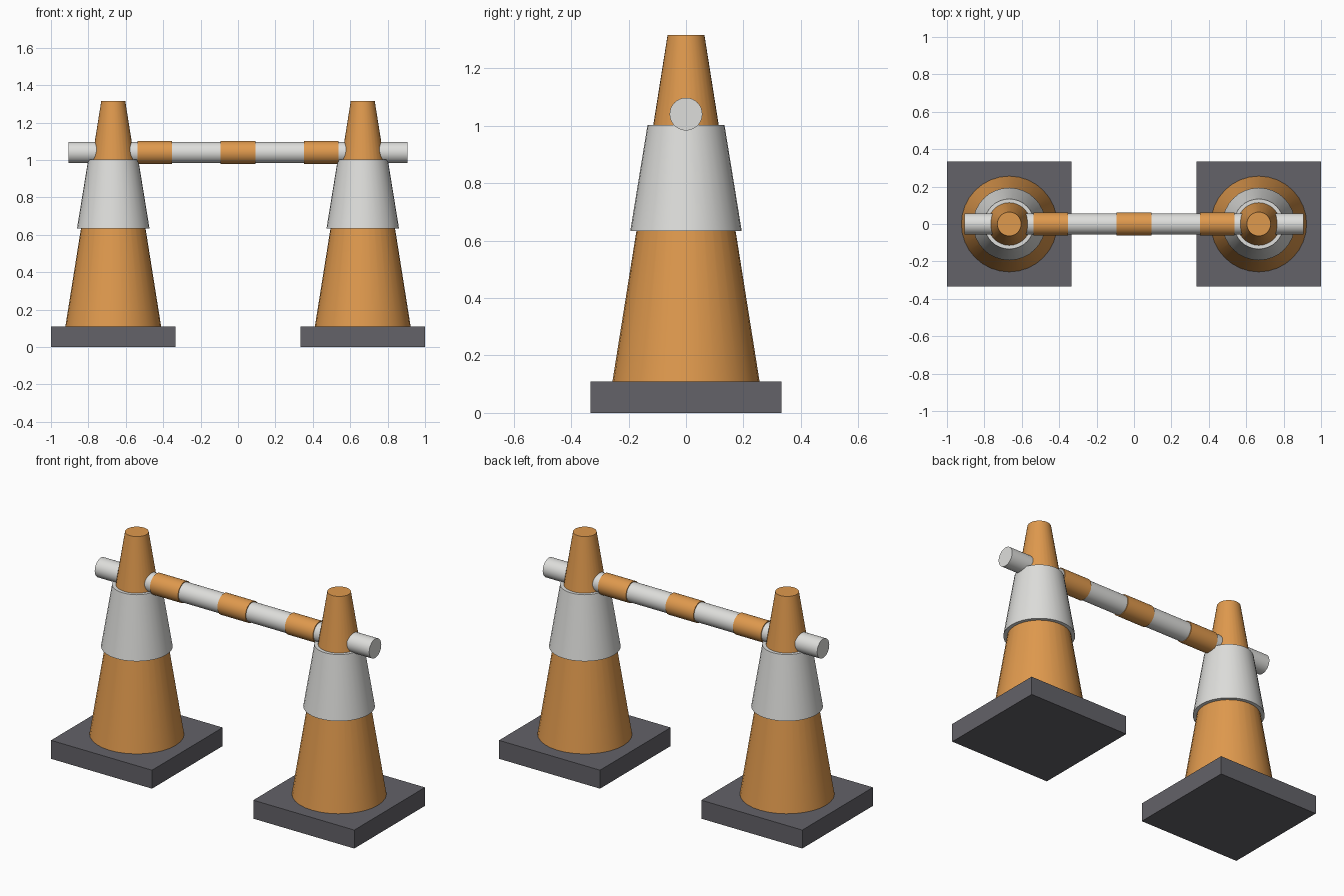
import bpy, math

if "Cube" in bpy.data.objects:
    bpy.data.objects.remove(bpy.data.objects["Cube"])


def material(name, rgb):
    m = bpy.data.materials.new(name)
    m.diffuse_color = (*rgb, 1)
    m.use_nodes = True
    m.node_tree.nodes["Principled BSDF"].inputs["Base Color"].default_value = m.diffuse_color
    return m


ORANGE = material("orange", (0.74, 0.32, 0.075))
WHITE = material("off_white", (0.73, 0.73, 0.71))
GREY = material("dark_grey", (0.125, 0.122, 0.138))


def finish(name, mat, smooth=True):
    ob = bpy.context.object
    ob.name = name
    ob.data.materials.append(mat)
    bpy.ops.object.transform_apply(location=False, rotation=True, scale=True)
    if smooth:
        bpy.ops.object.shade_smooth_by_angle(angle=math.radians(35))
    return ob


def frustum(name, x, z0, z1, r0, r1, mat):
    bpy.ops.mesh.primitive_cone_add(vertices=32, radius1=r0, radius2=r1, depth=z1 - z0,
                                    location=(x, 0, (z0 + z1) / 2))
    return finish(name, mat)


def rod(name, x, length, r, mat):
    bpy.ops.mesh.primitive_cylinder_add(vertices=32, radius=r, depth=length,
                                        location=(x, 0, 1.04), rotation=(0, math.pi / 2, 0))
    return finish(name, mat)


# Two cones, each with a square foot and a reflective sleeve
for side, x in (("left", -0.667), ("right", 0.667)):
    bpy.ops.mesh.primitive_cube_add(size=1, location=(x, 0, 0.055))
    bpy.context.object.scale = (0.666, 0.666, 0.11)
    finish(side + "_foot", GREY, smooth=False)
    frustum(side + "_cone", x, 0.11, 1.316, 0.256, 0.064, ORANGE)
    frustum(side + "_sleeve", x, 0.633, 1.002, 0.194, 0.134, WHITE)

# Crossbar passing through both cones, with raised orange bands
rod("crossbar", 0, 1.81, 0.057, WHITE)
for label, x in (("left", -0.445), ("middle", 0), ("right", 0.445)):
    rod(label + "_band", x, 0.185, 0.062, ORANGE)
